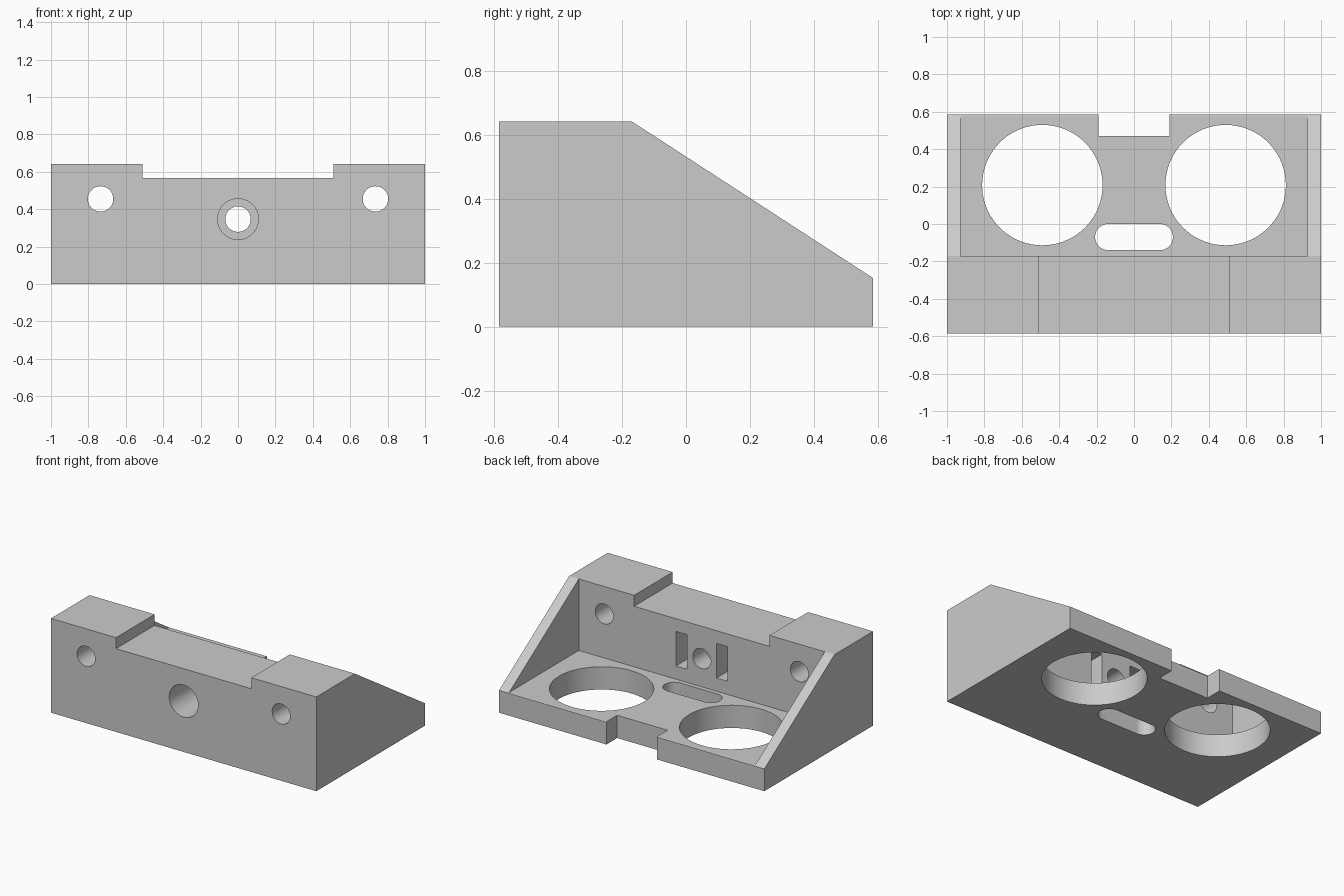
import bpy, bmesh, math
from mathutils import Matrix

cube = bpy.data.objects.get("Cube")
if cube:
    bpy.data.objects.remove(cube, do_unlink=True)

grey = bpy.data.materials.new("plain grey")
grey.use_nodes = True
colour = (0.6, 0.6, 0.6, 1)
grey.diffuse_color = colour
grey.node_tree.nodes["Principled BSDF"].inputs["Base Color"].default_value = colour


def add_object(name, bm):
    bmesh.ops.recalc_face_normals(bm, faces=bm.faces)
    mesh = bpy.data.meshes.new(name)
    bm.to_mesh(mesh)
    bm.free()
    mesh.materials.append(grey)
    obj = bpy.data.objects.new(name, mesh)
    bpy.context.collection.objects.link(obj)
    return obj


def prism(name, points, offset):
    """Extrude a closed 3D outline along an offset."""
    bm = bmesh.new()
    face = bm.faces.new([bm.verts.new(p) for p in points])
    new = bmesh.ops.extrude_face_region(bm, geom=[face])["geom"]
    bmesh.ops.translate(bm, vec=offset, verts=[v for v in new if isinstance(v, bmesh.types.BMVert)])
    return add_object(name, bm)


def box(name, low, high):
    x, y, z = low
    outline = [(x, y, z), (high[0], y, z), (high[0], high[1], z), (x, high[1], z)]
    return prism(name, outline, (0, 0, high[2] - z))


def bore(name, x, z, radius, y0, y1):
    """Round cutter running front to back."""
    bm = bmesh.new()
    turn = Matrix.Translation((x, (y0 + y1) / 2, z)) @ Matrix.Rotation(math.pi / 2, 4, "X")
    bmesh.ops.create_cone(bm, cap_ends=True, segments=64, radius1=radius, radius2=radius,
                          depth=y1 - y0, matrix=turn)
    return add_object(name, bm)


def upright_slot(name, x, y, radius, half_straight):
    """Vertical cutter with round ends; a plain cylinder when half_straight is 0."""
    points = []
    n = 36
    for side in (1, -1):
        for i in range(n + (1 if half_straight else 0)):
            a = -math.pi / 2 + math.pi * i / n + (0 if side > 0 else math.pi)
            points.append((x + side * half_straight + radius * math.cos(a),
                           y + radius * math.sin(a), -0.1))
    return prism(name, points, (0, 0, 0.5))


# Wedge body from its side profile
profile = [(-0.585, 0), (0.585, 0), (0.585, 0.152), (-0.17, 0.642), (-0.585, 0.642)]
body = prism("bracket_body", [(-1, y, z) for y, z in profile], (2, 0, 0))

cutters = [
    # Open tray between the side walls
    box("tray_cutter", (-0.927, -0.17, 0.155), (0.927, 1, 1)),
    # Step in the top of the front wall
    box("top_step_cutter", (-0.51, -1, 0.567), (0.51, 0.2, 1)),
    # Notch in the back edge of the floor
    box("back_notch_cutter", (-0.19, 0.47, -0.1), (0.19, 1, 0.5)),
    # Floor slot
    upright_slot("floor_slot_cutter", 0, -0.07, 0.07, 0.138),
    # Stepped centre hole
    bore("centre_hole_cutter", 0, 0.347, 0.068, -1, 0.1),
    bore("counterbore_cutter", 0, 0.347, 0.109, -1, -0.31),
]
for side in (-1, 1):
    # Large floor openings, mounting holes and rear pockets
    cutters.append(upright_slot("floor_opening_cutter", side * 0.49, 0.208, 0.322, 0))
    cutters.append(bore("mounting_hole_cutter", side * 0.735, 0.455, 0.068, -1, 0.1))
    inner, outer = sorted((side * 0.112, side * 0.195))
    cutters.append(box("rear_pocket_cutter", (inner, -0.37, 0.245), (outer, 0, 0.48)))

bpy.context.view_layer.objects.active = body
body.select_set(True)
for cutter in cutters:
    mod = body.modifiers.new("cut", "BOOLEAN")
    mod.operation = "DIFFERENCE"
    mod.solver = "EXACT"
    mod.object = cutter
    bpy.ops.object.modifier_apply(modifier=mod.name)
    bpy.data.objects.remove(cutter, do_unlink=True)

bpy.ops.object.shade_smooth_by_angle(angle=math.radians(30))
